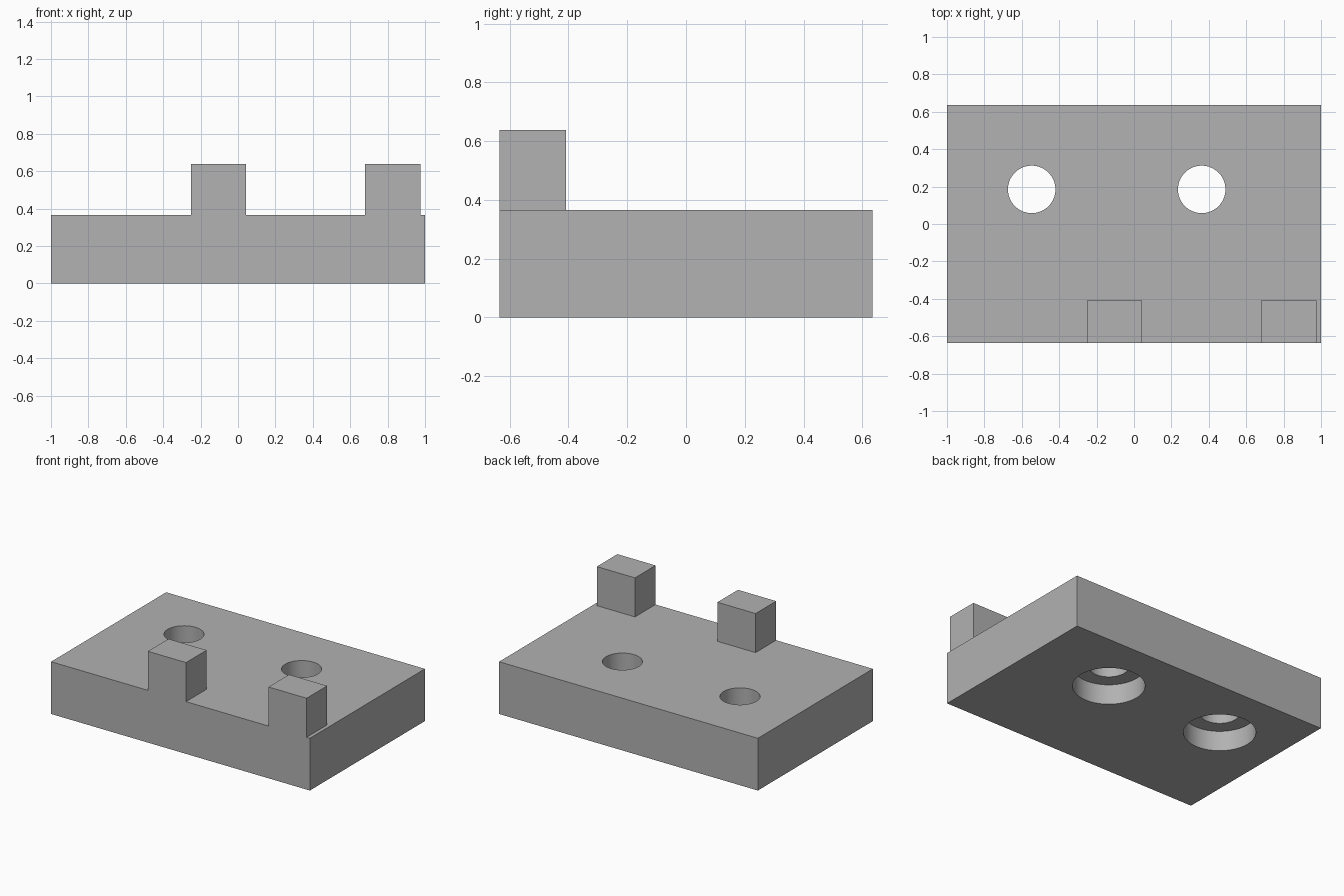
import bpy

cube = bpy.data.objects.get("Cube")
if cube:
    bpy.data.objects.remove(cube, do_unlink=True)

grey = bpy.data.materials.new("grey")
grey.use_nodes = True
color = (0.445, 0.445, 0.445, 1)
grey.diffuse_color = color
grey.node_tree.nodes["Principled BSDF"].inputs["Base Color"].default_value = color

HALF_DEPTH = 0.635
PLATE_TOP = 0.365


def block(name, low, high):
    """Axis-aligned box between two corners."""
    center = [(a + b) / 2 for a, b in zip(low, high)]
    bpy.ops.mesh.primitive_cube_add(size=1, location=center)
    obj = bpy.context.object
    obj.name = name
    obj.scale = [b - a for a, b in zip(low, high)]
    bpy.ops.object.transform_apply(location=True, rotation=False, scale=True)
    obj.data.materials.append(grey)
    return obj


def cylinder(name, x, y, radius, bottom, top):
    """Upright cylinder used as a cutter."""
    bpy.ops.mesh.primitive_cylinder_add(
        vertices=64, radius=radius, depth=top - bottom,
        location=(x, y, (bottom + top) / 2))
    obj = bpy.context.object
    obj.name = name
    obj.data.materials.append(grey)
    obj.hide_render = True
    return obj


def combine(target, tool, operation):
    """Apply a boolean, then discard the tool."""
    mod = target.modifiers.new(tool.name, 'BOOLEAN')
    mod.operation = operation
    mod.solver = 'EXACT'
    mod.object = tool
    bpy.context.view_layer.objects.active = target
    bpy.ops.object.modifier_apply(modifier=mod.name)
    bpy.data.objects.remove(tool, do_unlink=True)


# Base plate
plate = block("mounting_block", (-1, -HALF_DEPTH, 0), (1, HALF_DEPTH, PLATE_TOP))

# Two square lugs flush with the front face
for x in (-0.252, 0.68):
    lug = block("lug", (x, -HALF_DEPTH, 0.2), (x + 0.295, -0.408, 0.638))
    combine(plate, lug, 'UNION')

# Through holes, counterbored from the underside
for x in (-0.547, 0.362):
    combine(plate, cylinder("bolt_hole", x, 0.185, 0.127, -0.1, 0.5), 'DIFFERENCE')
    combine(plate, cylinder("counterbore", x, 0.185, 0.228, -0.1, 0.14), 'DIFFERENCE')

# Smooth hole walls, sharp edges elsewhere
bpy.ops.object.select_all(action='DESELECT')
plate.select_set(True)
bpy.context.view_layer.objects.active = plate
bpy.ops.object.shade_smooth_by_angle()
